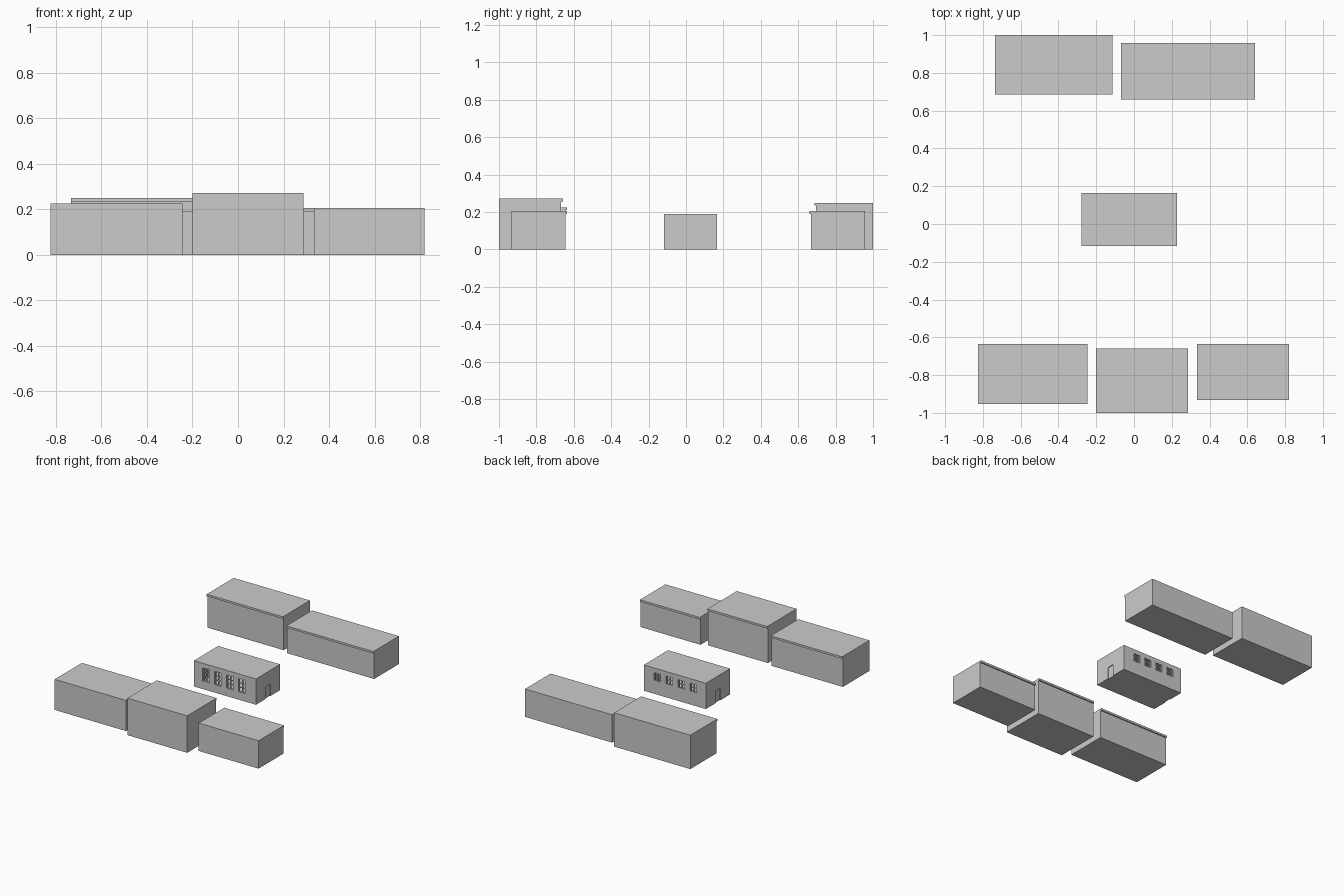
import bpy

if "Cube" in bpy.data.objects:
    bpy.data.objects.remove(bpy.data.objects["Cube"], do_unlink=True)

plaster = bpy.data.materials.new("plain_grey")
plaster.use_nodes = True
plaster.diffuse_color = (0.6, 0.6, 0.6, 1)
plaster.node_tree.nodes["Principled BSDF"].inputs["Base Color"].default_value = (0.6, 0.6, 0.6, 1)


def prism(name, profile, x0, x1):
    """Extrude a (y, z) outline along x."""
    n = len(profile)
    verts = [(x, y, z) for x in (x0, x1) for y, z in profile]
    faces = [tuple(range(n))[::-1], tuple(range(n, 2 * n))]
    faces += [(i, (i + 1) % n, n + (i + 1) % n, n + i) for i in range(n)]
    mesh = bpy.data.meshes.new(name)
    mesh.from_pydata(verts, [], faces)
    mesh.materials.append(plaster)
    obj = bpy.data.objects.new(name, mesh)
    bpy.context.collection.objects.link(obj)
    # Consistent outward normals whichever way the outline runs
    area = sum(a[0] * b[1] - b[0] * a[1] for a, b in zip(profile, profile[1:] + profile[:1]))
    if area < 0:
        mesh.flip_normals()
    return obj


def box(name, x0, x1, y0, y1, z0, z1):
    return prism(name, [(y0, z0), (y1, z0), (y1, z1), (y0, z1)], x0, x1)


def block(name, x0, x1, outer, inner, height, lip=0.009, drop=0.015):
    """Terrace block with a thin eave along its courtyard edge."""
    wall = inner - lip if inner > outer else inner + lip
    prism(name, [(outer, 0), (wall, 0), (wall, height - drop), (inner, height - drop),
                 (inner, height), (outer, height)], x0, x1)


def cut(target, name, *bounds):
    cutter = box(name, *bounds)
    cutter.hide_render = True
    mod = target.modifiers.new(name, "BOOLEAN")
    mod.operation = "DIFFERENCE"
    mod.solver = "EXACT"
    mod.object = cutter
    bpy.context.view_layer.objects.active = target
    bpy.ops.object.modifier_apply(modifier=name)
    bpy.data.objects.remove(cutter, do_unlink=True)


# Terrace blocks on both sides of the courtyard
block("front_block_right", -0.825, -0.245, -0.953, -0.636, 0.225)
block("front_block_middle", -0.2, 0.287, -1, -0.658, 0.272)
block("front_block_left", 0.333, 0.82, -0.932, -0.636, 0.205)
block("back_block_right", -0.735, -0.115, 1, 0.686, 0.249)
block("back_block_left", -0.068, 0.64, 0.957, 0.66, 0.205)

# Hollow central house
X0, X1, Y0, Y1, H, T = -0.277, 0.228, -0.117, 0.165, 0.19, 0.014
house = box("house_shell", X0, X1, Y0, Y1, 0, H)
cut(house, "room", X0 + T, X1 - T, Y0 + T, Y1 - T, T, H - T)

# Recessed doors in both end walls
for x in (X0, X1):
    cut(house, "door_recess", x - 0.006, x + 0.006, -0.005, 0.052, -0.01, 0.088)

# Four windows on each long wall: tall in front, square behind
W, BAR = 0.057, 0.006
for side, y, sill, rails in (("front", Y0 + T / 2, 0.06, 2), ("back", Y1 - T / 2, 0.1, 1)):
    top = 0.156
    for i in range(4):
        x = -0.206 + i * 0.0975
        cut(house, "opening", x, x + W, y - T, y + T, sill, top)
        mid = x + W / 2
        box(f"{side}_mullion_{i + 1}", mid - BAR / 2, mid + BAR / 2,
            y - 0.003, y + 0.003, sill, top)
        for r in range(rails):
            z = sill + (top - sill) * (r + 1) / (rails + 1)
            box(f"{side}_rail_{i + 1}_{r + 1}", x, x + W, y - 0.002, y + 0.002,
                z - BAR / 2, z + BAR / 2)
        # Slim side frames
        for label, fx in (("left", x + W - BAR), ("right", x)):
            box(f"{side}_{label}_jamb_{i + 1}", fx, fx + BAR, y - 0.004, y + 0.004, sill, top)
